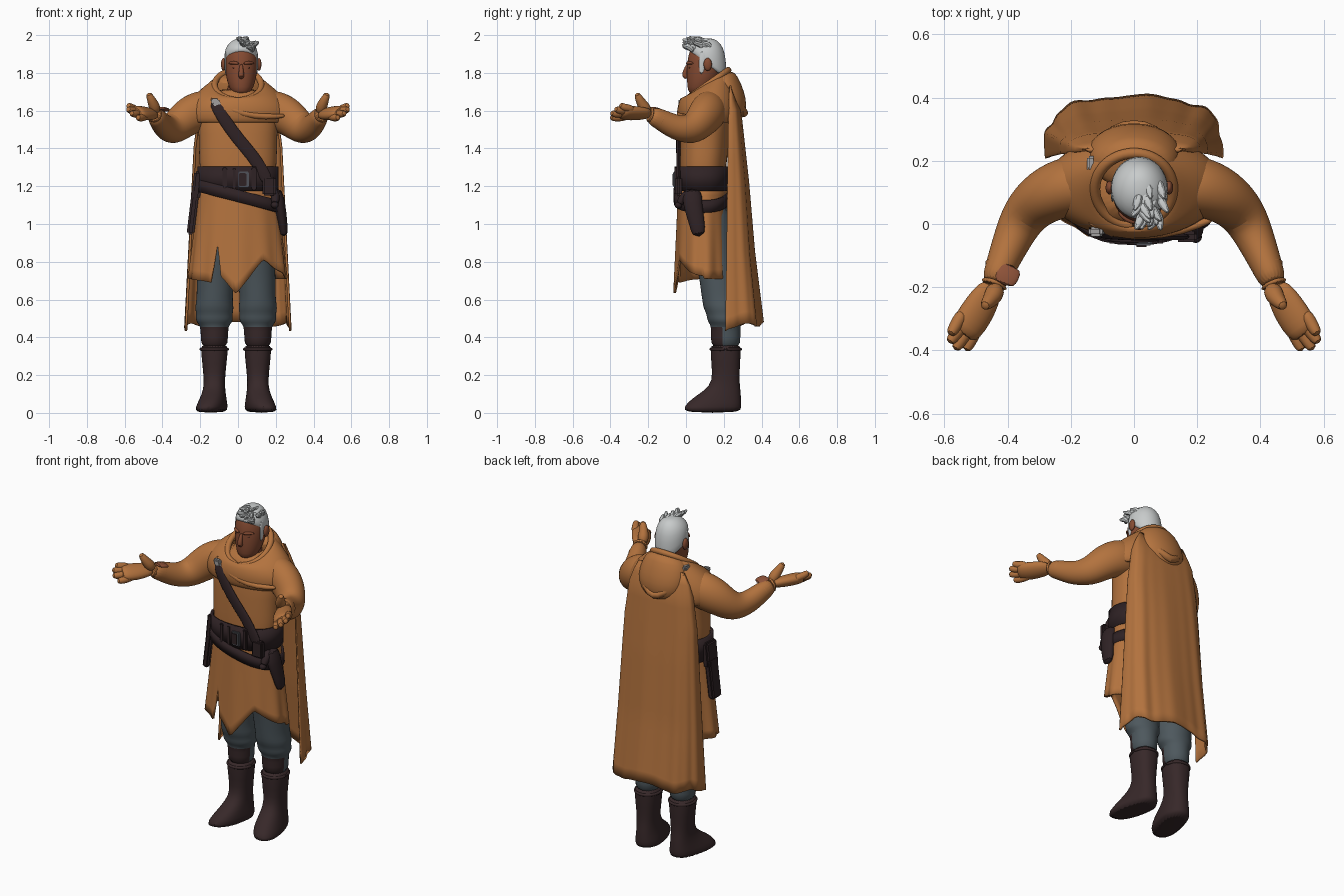
import bpy, bmesh, math, random
from math import sin, cos, pi
from mathutils import Vector

random.seed(4)
cube = bpy.data.objects.get("Cube")
if cube:
    bpy.data.objects.remove(cube, do_unlink=True)
built = []


def material(name, r, g, b):
    m = bpy.data.materials.new(name)
    m.use_nodes = True
    m.diffuse_color = (r, g, b, 1)
    m.node_tree.nodes["Principled BSDF"].inputs["Base Color"].default_value = (r, g, b, 1)
    return m


CLOTH = material("ochre cloth", .45, .17, .048)
SKIN = material("brown skin", .235, .07, .032)
HAIR = material("silver hair", .58, .6, .6)
BOOT = material("boot leather", .038, .021, .022)
BELT = material("belt leather", .028, .016, .018)
TROUSER = material("slate trousers", .075, .097, .11)
METAL = material("dark metal", .08, .085, .1)
CLASP = material("pale metal", .36, .35, .35)
PATCH = material("rust patch", .27, .085, .04)
SHADE = material("dark brow", .13, .04, .021)


def finish(name, bm, mat, subdiv=0, thick=0):
    bmesh.ops.recalc_face_normals(bm, faces=bm.faces)
    me = bpy.data.meshes.new(name)
    bm.to_mesh(me)
    bm.free()
    me.materials.append(mat)
    ob = bpy.data.objects.new(name, me)
    bpy.context.collection.objects.link(ob)
    if thick:
        mod = ob.modifiers.new("thickness", "SOLIDIFY")
        mod.thickness, mod.offset = thick, 0
    if subdiv:
        mod = ob.modifiers.new("smooth", "SUBSURF")
        mod.levels = mod.render_levels = subdiv
    built.append(ob)
    return ob


def skin_rings(name, rings, mat, caps=True, closed=True, subdiv=1, thick=0):
    """Bridge equal rows of points into a surface."""
    bm = bmesh.new()
    rows = [[bm.verts.new(p) for p in ring] for ring in rings]
    n = len(rows[0])
    for a, b in zip(rows, rows[1:]):
        for i in range(n if closed else n - 1):
            j = (i + 1) % n
            bm.faces.new((a[i], a[j], b[j], b[i]))
    if caps:
        bm.faces.new(rows[0])
        bm.faces.new(rows[-1])
    return finish(name, bm, mat, subdiv, thick)


def loft(name, sections, mat, n=28, p=1.0, **kw):
    """Sections: cx, cy, z, rx, ry, optional slope along x and y."""
    def power(c):
        return math.copysign(abs(c) ** p, c)
    rings = []
    for cx, cy, z, rx, ry, *slope in sections:
        tx, ty = slope or (0, 0)
        ring = []
        for i in range(n):
            x, y = rx * power(cos(2 * pi * i / n)), ry * power(sin(2 * pi * i / n))
            ring.append((cx + x, cy + y, z + tx * x + ty * y))
        rings.append(ring)
    return skin_rings(name, rings, mat, **kw)


def tube(name, pts, radii, mat, flat=1, n=12, hint=(0, 0, 1), s=1, **kw):
    """Sweep a round or flattened section along points; s=-1 mirrors."""
    pts = [Vector(p) for p in pts]
    rings = []
    for i, (p, r) in enumerate(zip(pts, radii)):
        t = (pts[min(i + 1, len(pts) - 1)] - pts[max(i - 1, 0)]).normalized()
        a = t.cross(Vector(hint)).normalized()
        b = a.cross(t)
        ring = [p + a * r * cos(k * 2 * pi / n) + b * r * flat * sin(k * 2 * pi / n) for k in range(n)]
        rings.append([(s * v.x, v.y, v.z) for v in ring])
    return skin_rings(name, rings, mat, **kw)


def ball(name, c, size, mat):
    bm = bmesh.new()
    bmesh.ops.create_uvsphere(bm, u_segments=16, v_segments=10, radius=1)
    for v in bm.verts:
        v.co = Vector(c) + Vector(a * b for a, b in zip(v.co, size))
    return finish(name, bm, mat)


def box(name, c, size, mat, lean=0):
    bm = bmesh.new()
    bmesh.ops.create_cube(bm, size=1)
    for v in bm.verts:
        v.co = Vector(c) + Vector(a * b for a, b in zip(v.co, size))
        v.co.x += lean * (c[2] - v.co.z) * -1
    bmesh.ops.bevel(bm, geom=bm.edges[:], offset=min(size) * .25, segments=2, affect="EDGES")
    return finish(name, bm, mat)


def lerp(table, x):
    for (x0, y0), (x1, y1) in zip(table, table[1:]):
        if x <= x1:
            return y0 + (y1 - y0) * max(0, x - x0) / (x1 - x0)
    return table[-1][1]


# Legs: boots, cuffs and baggy trousers with leather shin fronts
for side, s in (("left", 1), ("right", -1)):
    x = .115 * s - .01
    boot = loft(side + "_boot", [(x, .14, 0, .074, .15), (x, .14, .03, .08, .154),
                (x, .16, .075, .069, .132), (x, .195, .12, .059, .094), (x, .212, .17, .055, .07),
                (x, .21, .26, .064, .076), (x, .21, .35, .074, .082), (x, .21, .36, .06, .07)], BOOT, p=.85)
    for v in boot.data.vertices:  # turn the toes out
        v.co.x += s * .22 * max(0, .22 - v.co.y) * max(0, 1 - v.co.z / .15)
    tube(side + "_boot_cuff", [(x + .073 * cos(a * pi / 8), .21 + .08 * sin(a * pi / 8), .337) for a in range(17)],
         [.009] * 17, BOOT, n=8)
    leg = loft(side + "_trouser_leg", [(x, .21, .34, .07, .078), (x, .21, .4, .072, .078), (x, .21, .462, .074, .078),
               (x, .205, .475, .092, .084), (x, .2, .5, .1, .09), (x, .197, .522, .095, .088), (x, .192, .555, .104, .1),
               (x, .185, .59, .096, .098), (x * .97, .178, .65, .097, .1), (x * .95, .165, .75, .1, .1),
               (x * .8, .13, .95, .1, .11), (x * .7, .12, 1.15, .1, .11)], TROUSER)
    leg.data.materials.append(BOOT)
    for f in leg.data.polygons:
        if f.center.z < .465 and f.center.y < .2:
            f.material_index = 1

# Tunic body
loft("tunic_torso", [(0, .09, 1.12, .19, .12), (0, .09, 1.25, .195, .122), (0, .09, 1.31, .205, .123),
     (0, .095, 1.37, .207, .128), (0, .1, 1.48, .208, .13), (0, .11, 1.58, .22, .135), (0, .12, 1.67, .17, .12),
     (0, .12, 1.72, .1, .09)], CLOTH, p=.85)

# Tunic skirt with pointed panels and a slit
hem = [(-.27, .71), (-.14, .69), (-.115, .93), (-.1, .73), (-.01, .63), (.03, .68), (.14, .81), (.16, .8), (.27, .72)]
rows = []
for j in range(11):
    row = []
    for i in range(120):
        a = 2 * pi * i / 120
        low = lerp(hem, .262 * sin(a)) if cos(a) > 0 else .71
        t = j / 10
        z = 1.2 + (low - 1.2) * t
        drop = (1.2 - z) / .5
        fold = 1 + .025 * drop * sin(11 * a + 1)
        row.append(((.198 + .058 * drop) * fold * sin(a), .09 - (.125 + .02 * drop) * fold * cos(a), z))
    rows.append(row)
skin_rings("tunic_skirt", rows, CLOTH, caps=False, subdiv=0, thick=.012)

# Long cape with soft hanging folds
rows = []
for j in range(21):
    t = j / 20
    row = []
    for i in range(81):
        u = i / 40 - 1
        a = u * 1.72
        wave = t * (.005 * sin(u * 13 + .6) + .002 * sin(u * 29))
        x = math.copysign(abs(sin(a)) ** .8, a) * (lerp([(0, .15), (.08, .2), (.25, .228), (1, .275)], t) + wave)
        back = lerp([(0, .23), (.1, .285), (.4, .325), (.7, .355), (1, .4)], t)
        y = .235 + (back - .235) * math.copysign(abs(cos(a)) ** .65, cos(a)) * (1 if cos(a) > 0 else .6) + wave
        low = .47 - .025 * abs(u) ** 3 + .012 * sin(u * 9 + 1.5)
        row.append((x, y, 1.73 + (low - 1.73) * t))
    rows.append(row)
skin_rings("cape", rows, CLOTH, caps=False, closed=False, subdiv=0, thick=.012)

# Cowl, collar roll, drape and hanging hood
loft("cowl", [(0, .12, 1.535, .255, .145), (0, .12, 1.56, .275, .158), (0, .12, 1.61, .275, .162),
     (0, .12, 1.665, .242, .15, 0, .1), (0, .11, 1.71, .188, .132, 0, .35), (0, .105, 1.742, .122, .113, 0, .68)],
     CLOTH, caps=False, thick=.014)
tube("collar_roll", [(.125 * sin(a * pi / 12), .11 - .115 * cos(a * pi / 12), 1.735 - .08 * cos(a * pi / 12))
     for a in range(25)], [.018] * 25, CLOTH, n=10)
tube("cowl_drape", [(.26, .02, 1.575), (.15, -.022, 1.565), (.03, -.035, 1.58), (-.07, -.028, 1.62), (-.15, .01, 1.67)],
     [.012, .016, .018, .016, .01], CLOTH)
loft("hood", [(0, .25, 1.545, .05, .03), (0, .245, 1.57, .11, .065), (0, .235, 1.63, .145, .088),
     (0, .215, 1.7, .15, .095), (0, .19, 1.765, .13, .085, 0, .2), (0, .185, 1.795, .09, .06, 0, .4)], CLOTH)
tube("hood_rim", [(-.135, .14, 1.73), (-.125, .24, 1.67), (-.06, .3, 1.61), (0, .312, 1.575), (.06, .3, 1.61),
     (.125, .24, 1.67), (.135, .14, 1.73)], [.014, .02, .022, .022, .022, .02, .014], CLOTH)

# Arms and open hands
for side, s in (("left", 1), ("right", -1)):
    tube(side + "_sleeve", [(.1, .125, 1.61), (.2, .125, 1.603), (.285, .09, 1.56), (.35, .03, 1.493), (.39, -.06, 1.51),
         (.423, -.14, 1.557), (.445, -.195, 1.58)], [.085, .1, .09, .074, .06, .049, .042], CLOTH, flat=1.12,
         n=20, s=s, subdiv=2)
    for k, (p, q, r) in enumerate([((.42, -.13, 1.553), (.426, -.145, 1.56), .055), ((.438, -.18, 1.577), (.446, -.2, 1.582), .046)]):
        tube(f"{side}_cuff_{k}", [p, q], [r, r], CLOTH, n=16, s=s)
    tube(side + "_palm", [(.445, -.19, 1.583), (.468, -.23, 1.585), (.5, -.285, 1.586), (.53, -.33, 1.59), (.545, -.35, 1.592)],
         [.038, .052, .06, .057, .045], CLOTH, flat=.6, hint=(-.5, 0, 1), s=s)
    tips = [((.552, -.3, 1.612), (.582, -.352, 1.632)), ((.543, -.32, 1.6), (.586, -.378, 1.61)),
            ((.525, -.335, 1.585), (.568, -.4, 1.588)), ((.5, -.335, 1.567), (.533, -.403, 1.565))]
    for k, (a, b) in enumerate(tips):
        a, b = Vector(a), Vector(b)
        root = a - (b - a) * .4
        mid = (a + b) / 2 - Vector((0, 0, .006))
        tube(f"{side}_finger_{k}", [root, a, mid, b], [.02, .023, .022, .017], CLOTH, n=8, s=s)
    tube(side + "_thumb", [(.435, -.2, 1.59), (.443, -.225, 1.625), (.458, -.245, 1.655), (.475, -.262, 1.695)],
         [.03, .032, .024, .016], CLOTH, hint=(1, 0, 0), s=s)
tube("wrist_patch", [(-.385, -.13, 1.598), (-.4, -.16, 1.61), (-.412, -.195, 1.615)], [.036, .04, .034], PATCH, flat=.25)

# Head and face
HX = .017
loft("head", [(HX, .06, 1.685, .03, .03), (HX, .066, 1.7, .054, .056), (HX, .085, 1.75, .075, .08),
     (HX, .1, 1.82, .087, .097), (HX, .105, 1.9, .087, .094), (HX, .11, 1.95, .065, .075), (HX, .11, 1.975, .02, .02)], SKIN)
tube("neck", [(HX, .12, 1.78), (.01, .11, 1.7), (0, .1, 1.62)], [.06, .068, .085], SKIN, hint=(0, 1, 0), n=16)
tube("nose", [(HX, .012, 1.85), (HX, -.004, 1.81), (HX, -.01, 1.785), (HX, .01, 1.772)], [.008, .013, .017, .012],
     SKIN, hint=(1, 0, 0))
tube("mouth", [(HX - .028, .02, 1.737), (HX, .009, 1.74), (HX + .028, .02, 1.737)], [.003, .006, .003], SHADE)
for side, s in (("left", 1), ("right", -1)):
    ball(side + "_ear", (HX + s * .094, .115, 1.845), (.013, .022, .034), SKIN)
    ball(side + "_eye", (HX + s * .034, .021, 1.828), (.013, .007, .006), SHADE)
    tube(side + "_brow", [(HX + s * .01, .004, 1.848), (HX + s * .04, .013, 1.856), (HX + s * .068, .04, 1.85)],
         [.007, .01, .006], SKIN)
    tube(side + "_sideburn", [(HX + s * .08, .095, 1.92), (HX + s * .086, .088, 1.86), (HX + s * .082, .08, 1.79)],
         [.024, .02, .01], HAIR, flat=.3, hint=(1, 0, 0))

# Hair cap and swept front locks
loft("hair_cap", [(HX, .117, 1.835, .082, .09, 0, -.75), (HX, .115, 1.85, .09, .099, 0, -.68),
     (HX, .113, 1.9, .091, .1, 0, -.3), (HX, .113, 1.945, .078, .085, 0, -.1), (HX, .113, 1.975, .045, .052),
     (HX, .113, 1.983, .015, .02)], HAIR)
for k in range(24):
    x, y = random.uniform(.015, .085), random.uniform(.005, .12)
    z = 1.97 - abs(x - HX) * .5 - max(0, .06 - y) * .3
    dx, dz = random.uniform(-.025, .025), random.uniform(.006, .018)
    tube(f"hair_lock_{k}", [(x, y + .025, z - .015), (x + dx * .4, y, z + dz), (x + dx, y - .02, z + dz * .9),
         (x + dx * 1.6, y - .036, z + dz * 1.7)], [.014, .018, .014, .006], HAIR, n=6)

# Belts, buckle and chest strap
loft("waist_belt", [(0, .085, 1.175, .207, .137), (0, .085, 1.305, .207, .137)], BELT, p=.85,
     caps=False, subdiv=0, thick=.016)
loft("hip_belt", [(.005, .08, 1.115, .216, .137, -.26, 0), (.005, .08, 1.18, .21, .139, -.26, 0)], BELT, p=.85,
     caps=False, subdiv=0, thick=.016)
box("buckle", (.03, -.058, 1.235), (.055, .02, .085), METAL)
box("buckle_plate", (.024, -.064, 1.235), (.04, .016, .07), BELT)
for k, x in enumerate((-.07, -.02, .085)):
    box(f"belt_loop_{k}", (x, -.052, 1.24), (.025, .02, .12), BELT)
tube("chest_strap", [(-.125, 0, 1.66), (-.105, -.035, 1.61), (-.065, -.038, 1.54), (0, -.041, 1.45),
     (.08, -.04, 1.36), (.13, -.04, 1.28), (.16, -.04, 1.22)], [.034] * 7, BELT, flat=.35, hint=(0, 1, 0))
box("strap_clasp", (-.118, -.024, 1.645), (.045, .03, .04), CLASP, -.3)
box("shoulder_clasp", (-.135, .19, 1.745), (.028, .05, .03), CLASP)

# Holsters and sidearm
tube("left_holster", [(.2, .03, 1.19), (.222, .035, 1.1), (.235, .055, 1.02), (.245, .07, .93)],
     [.058, .052, .044, .038], BELT, flat=.6, hint=(1, 0, 0))
tube("sidearm_grip", [(.19, .03, 1.17), (.2, -.01, 1.15), (.195, -.04, 1.1)], [.028, .024, .022], BELT)
ball("sidearm_pommel", (.195, -.04, 1.1), (.02, .02, .018), BELT)
box("left_pouch", (.165, -.04, 1.2), (.07, .035, .1), BELT)
box("right_pouch", (-.217, .08, 1.205), (.045, .1, .15), BELT, .1)
box("right_holster", (-.238, .08, 1.065), (.04, .085, .24), BELT, .12)

# Smooth shading with crisp edges
bpy.ops.object.select_all(action="DESELECT")
for ob in built:
    ob.select_set(True)
bpy.context.view_layer.objects.active = built[0]
bpy.ops.object.shade_smooth_by_angle(angle=math.radians(50))
